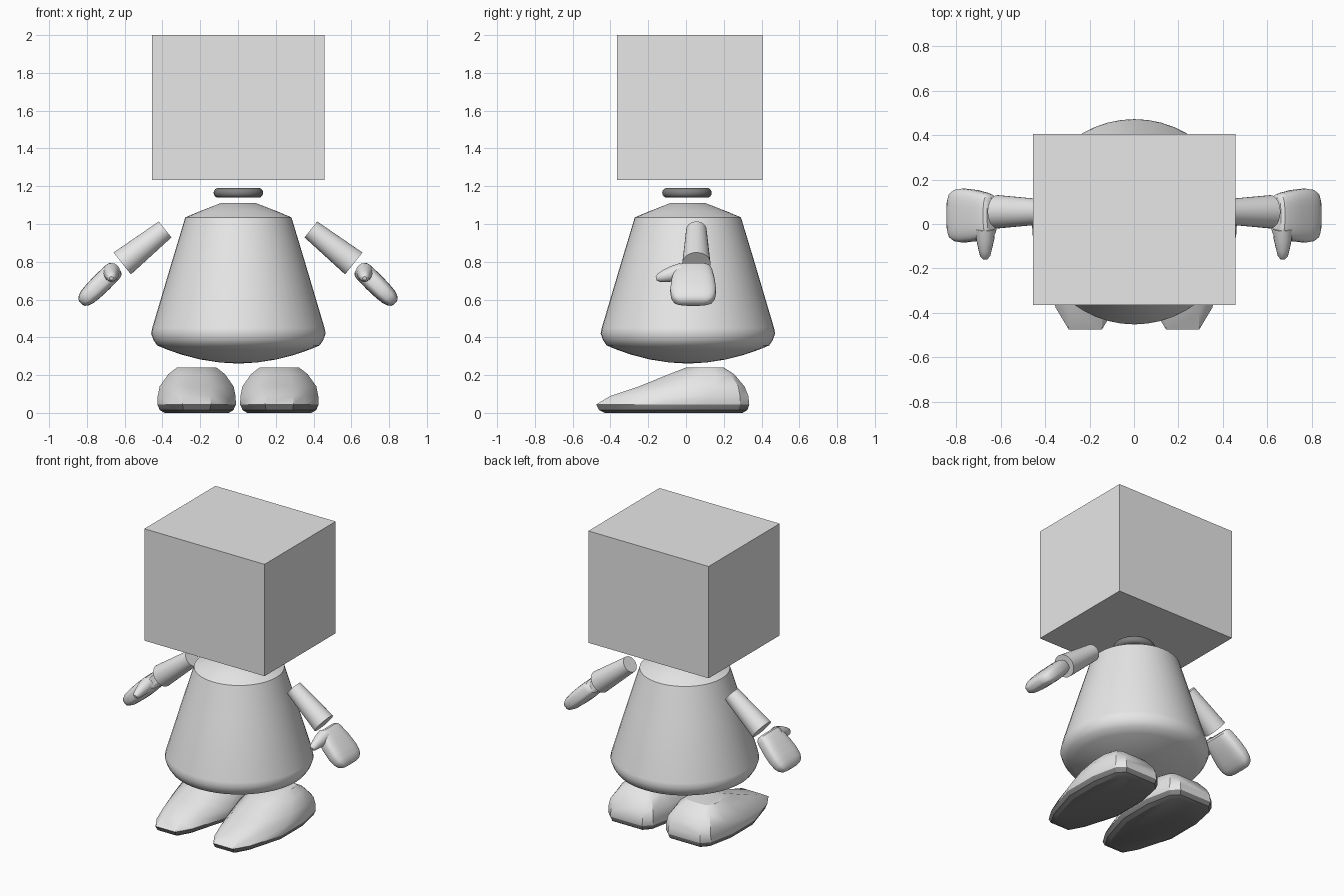
import bpy
import bmesh
import math
from mathutils import Vector

cube = bpy.data.objects.get("Cube")
if cube:
    bpy.data.objects.remove(cube, do_unlink=True)


def material(name, value):
    mat = bpy.data.materials.new(name)
    mat.use_nodes = True
    colour = (value, value, value, 1)
    mat.diffuse_color = colour
    mat.node_tree.nodes["Principled BSDF"].inputs["Base Color"].default_value = colour
    return mat


light = material("light_grey", 0.8)
dark = material("dark_grey", 0.22)


def finish(name, bm, angle=35, mats=(light,)):
    bmesh.ops.recalc_face_normals(bm, faces=bm.faces)
    mesh = bpy.data.meshes.new(name)
    bm.to_mesh(mesh)
    bm.free()
    for mat in mats:
        mesh.materials.append(mat)
    obj = bpy.data.objects.new(name, mesh)
    bpy.context.collection.objects.link(obj)
    bpy.ops.object.select_all(action='DESELECT')
    obj.select_set(True)
    bpy.context.view_layer.objects.active = obj
    bpy.ops.object.shade_smooth_by_angle(angle=math.radians(angle))
    return obj


def loft(name, rings, mirror=1, angle=35, mats=(light,)):
    """Skin a list of point rings and cap both ends."""
    bm = bmesh.new()
    loops = [[bm.verts.new((p[0] * mirror, p[1], p[2])) for p in ring] for ring in rings]
    for low, high in zip(loops, loops[1:]):
        for i in range(len(low)):
            j = (i + 1) % len(low)
            bm.faces.new((low[i], low[j], high[j], high[i]))
    bm.faces.new(loops[0])
    bm.faces.new(loops[-1])
    return finish(name, bm, angle, mats)


def tube(name, start, end, side, sections, power=2, segs=24, mirror=1, angle=35, mats=(light,)):
    """Loft superellipses (position, half width, half thickness) along a line."""
    start, end, side = Vector(start), Vector(end), Vector(side)
    across = (end - start).normalized().cross(side)
    rings = []
    for t, a, b in sections:
        ring = []
        for i in range(segs):
            c, s = math.cos(math.tau * i / segs), math.sin(math.tau * i / segs)
            u = math.copysign(abs(c) ** (2 / power), c) * a
            v = math.copysign(abs(s) ** (2 / power), s) * b
            ring.append(start.lerp(end, t) + side * u + across * v)
        rings.append(ring)
    return loft(name, rings, mirror, angle, mats)


def lathe(name, y, profile, mat):
    return tube(name, (0.002, y, 0), (0.002, y, 1), (1, 0, 0), [(z, r, r) for z, r in profile],
                segs=48, angle=45, mats=(mat,))


# Block head
bm = bmesh.new()
bmesh.ops.create_cube(bm, size=1)
bmesh.ops.scale(bm, vec=(0.912, 0.77, 0.767), verts=bm.verts)
bmesh.ops.translate(bm, vec=(0.001, 0.02, 1.6165), verts=bm.verts)
finish("head", bm)

# Dark rounded neck disc
angles = [math.radians(-90 + 22.5 * i) for i in range(9)]
lathe("neck", 0.005, [(1.165 + 0.026 * math.sin(a), 0.105 + 0.026 * math.cos(a)) for a in angles],
      dark)

# Bell-shaped body with a shallow domed underside
dome = [(0.262 + 0.095 * (r / 0.43) ** 2, r) for r in (0.02, 0.1, 0.2, 0.3, 0.38, 0.43)]
lathe("body", 0.01, dome + [(0.385, 0.449), (0.42, 0.462), (0.45, 0.456), (0.8, 0.352),
                            (1.035, 0.281), (1.065, 0.21), (1.11, 0.095)], light)

# Foot outline: (fraction from toe to heel, fraction of half width)
outline = [(0, 0.36), (0.12, 0.64), (0.42, 1), (0.72, 1), (0.94, 0.82), (1, 0.58)]
# Foot levels: (height, toe y, heel y, half width)
levels = [(0, -0.43, 0.30, 0.17), (0.015, -0.46, 0.325, 0.195), (0.045, -0.475, 0.335, 0.208),
          (0.09, -0.40, 0.33, 0.206), (0.14, -0.25, 0.31, 0.196),
          (0.205, -0.09, 0.255, 0.15), (0.24, 0.0, 0.2, 0.105)]
foot_rings = []
for z, toe, heel, half in levels:
    sides = [[Vector((0.219 + s * w * half, toe + u * (heel - toe), z)) for u, w in outline]
             for s in (1, -1)]
    foot_rings.append(sides[0] + sides[1][::-1])

for label, m in (("left", 1), ("right", -1)):
    # Foot with a dark sole along its lowest faces
    foot = loft(label + "_foot", foot_rings, m, angle=30, mats=(light, dark))
    for face in foot.data.polygons:
        face.material_index = 1 if face.center.z < 0.04 else 0

    # Tapered sleeve
    tube(label + "_arm", (0.386, 0.055, 0.971), (0.613, 0.055, 0.791), (0, 1, 0),
         [(0, 0.054, 0.054), (1, 0.075, 0.074)], segs=32, mirror=m)

    # Mitten hand
    tube(label + "_hand", (0.64, 0.038, 0.77), (0.832, 0.038, 0.58), (0, 1, 0),
         [(0, 0.08, 0.03), (0.04, 0.094, 0.045), (0.12, 0.102, 0.051), (0.4, 0.116, 0.053),
          (0.65, 0.122, 0.051), (0.82, 0.117, 0.046), (0.92, 0.104, 0.037),
          (0.98, 0.082, 0.024), (1, 0.055, 0.01)],
         power=3.2, segs=32, mirror=m)

    # Thumb
    tube(label + "_thumb", (0.67, -0.02, 0.75), (0.67, -0.158, 0.712), (1, 0, 0),
         [(0, 0.045, 0.045), (0.35, 0.041, 0.042), (0.7, 0.03, 0.032),
          (0.9, 0.023, 0.023), (1, 0.01, 0.01)], segs=16, mirror=m)
